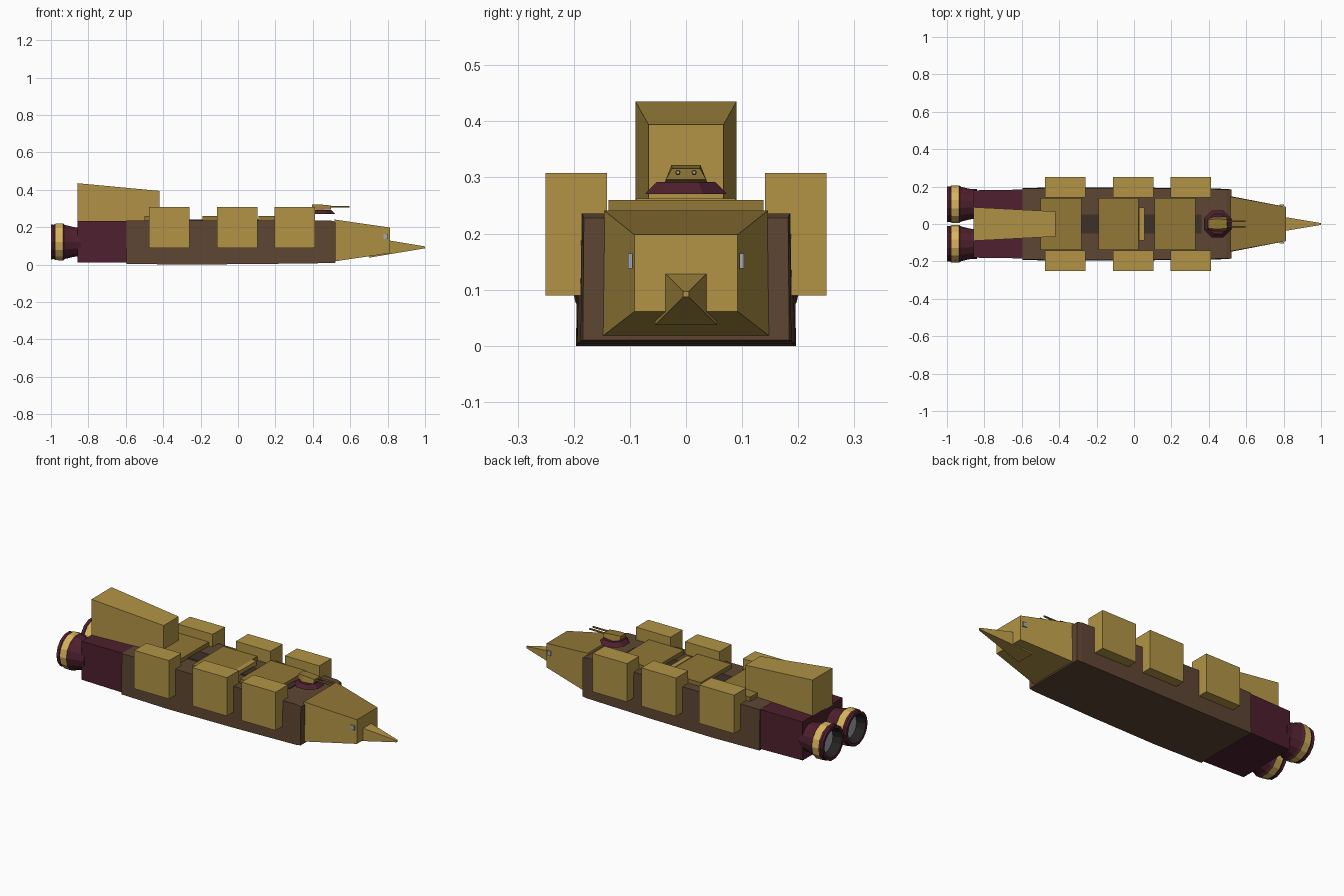
import bpy, bmesh, math

if "Cube" in bpy.data.objects:
    bpy.data.objects.remove(bpy.data.objects["Cube"])


def material(name, rgb):
    lin = [((c / 255 + 0.055) / 1.055) ** 2.4 if c > 10 else c / 3295 for c in rgb]
    m = bpy.data.materials.new(name)
    m.diffuse_color = (*lin, 1)
    m.use_nodes = True
    m.node_tree.nodes["Principled BSDF"].inputs["Base Color"].default_value = m.diffuse_color
    return m


GOLD = material("gold", (178, 148, 70))
DARK_GOLD = material("dark gold", (146, 119, 54))
BRASS = material("pale brass", (214, 180, 92))
BROWN = material("hull brown", (94, 70, 51))
DARK_BROWN = material("dark brown", (62, 49, 40))
MAROON = material("maroon", (78, 32, 46))
BLACK = material("nozzle black", (38, 34, 34))
GREY = material("light grey", (165, 168, 175))


def finish(name, bm, mats):
    bmesh.ops.recalc_face_normals(bm, faces=bm.faces[:])
    me = bpy.data.meshes.new(name)
    bm.to_mesh(me)
    bm.free()
    for m in mats:
        me.materials.append(m)
    ob = bpy.data.objects.new(name, me)
    bpy.context.collection.objects.link(ob)
    return ob


def loft(name, sections, mat, yc=0.0, top_mat=None):
    """Trapezoid sections along x: (x, half width bottom, half width top, z0, z1)."""
    bm = bmesh.new()
    rings = [[bm.verts.new((x, yc + y, z)) for y, z in
              ((-wb, z0), (wb, z0), (wt, z1), (-wt, z1))]
             for x, wb, wt, z0, z1 in sections]
    for a, b in zip(rings, rings[1:]):
        for i in range(4):
            f = bm.faces.new((a[i], a[(i + 1) % 4], b[(i + 1) % 4], b[i]))
            if i == 2 and top_mat:
                f.material_index = 1
    bm.faces.new(rings[0])
    bm.faces.new(rings[-1])
    return finish(name, bm, [mat] + ([top_mat] if top_mat else []))


def box(name, x0, x1, hw, z0, z1, mat, yc=0.0):
    return loft(name, [(x0, hw, hw, z0, z1), (x1, hw, hw, z0, z1)], mat, yc)


def lathe_x(name, profile, bands, mats, yc, zc, n=14):
    """Turn (x, radius) points about an x-directed axis; bands = material per step."""
    bm = bmesh.new()
    rings = [[bm.verts.new((x, yc + r * math.cos(2 * math.pi * i / n),
                            zc + r * math.sin(2 * math.pi * i / n)))
              for i in range(n)] for x, r in profile]
    for a, b, k in zip(rings, rings[1:], bands):
        for i in range(n):
            j = (i + 1) % n
            bm.faces.new((a[i], a[j], b[j], b[i])).material_index = k
    bm.faces.new(rings[0]).material_index = bands[0]
    bm.faces.new(rings[-1]).material_index = len(mats) - 1
    return finish(name, bm, mats)


# Main hull, slightly swollen towards the rear
loft("hull", [(-0.597, .193, .19, .004, .235), (-0.30, .196, .193, 0, .237),
              (0.10, .194, .19, .003, .236), (0.495, .188, .185, .008, .236),
              (0.522, .184, .182, .010, .228)], BROWN)
box("deck_stripe", -0.42, 0.36, .05, .23, .241, DARK_BROWN)
# Rear engine block
loft("engine_block", [(-0.858, .178, .18, .012, .232),
                      (-0.59, .184, .184, .010, .234)], MAROON)
# Nose and ram spike
loft("nose", [(0.515, .149, .146, .017, .241),
              (0.812, .092, .092, .061, .198)], GOLD, top_mat=DARK_GOLD)
loft("ram_spike", [(0.70, .055, .055, .037, .147),
                   (1.0, .005, .005, .087, .097)], GOLD)
# Raised tail housing
loft("tail_housing", [(-0.858, .09, .09, .225, .435),
                      (-0.42, .067, .067, .225, .394)], GOLD)

# Deck plates and small cross bar
for i, (x0, x1) in enumerate(((-0.50, -0.28), (-0.19, 0.025), (0.11, 0.33))):
    box(f"deck_plate_{i}", x0, x1, .138, .225, .26, DARK_GOLD)
box("deck_bar", 0.027, 0.055, .088, .225, .262, GOLD)

# Parts repeated on both sides
for s, side in ((-1, "right"), (1, "left")):
    for i, (x0, x1) in enumerate(((-0.477, -0.258), (-0.112, 0.105), (0.196, 0.412))):
        box(f"{side}_side_box_{i}", x0, x1, .0545, .09, .308, GOLD, s * .1955)
    box(f"{side}_eye_light", .778, .802, .004, .138, .164, GREY, s * .0995)
    lathe_x(f"{side}_nozzle",
            [(-.84, .08), (-.87, .08), (-.925, .093), (-.935, .101), (-.975, .1),
             (-.985, .094), (-1.0, .096), (-1.0, .08), (-.95, .068)],
            [0, 0, 0, 1, 0, 0, 0, 2], [MAROON, BRASS, BLACK, GREY], s * .106, .121)
    # Twin gun barrels
    lathe_x(f"{side}_gun_barrel", [(.48, .005), (.594, .005), (.597, .003)],
            [0, 0], [DARK_GOLD, GREY], s * .0145, .309, 6)

# Turret ring, octagonal
bm = bmesh.new()
bmesh.ops.create_cone(bm, cap_ends=True, segments=8, radius1=.079, radius2=.057, depth=.021)
for v in bm.verts:
    a, r = math.atan2(v.co.y, v.co.x) + math.pi / 8, math.hypot(v.co.x, v.co.y)
    v.co = (.447 + r * math.cos(a), r * math.sin(a), v.co.z + .281)
finish("turret_ring", bm, [MAROON])
# Gun housing
loft("gun_housing", [(.395, .028, .022, .300, .322), (.43, .038, .026, .291, .322),
                     (.498, .036, .025, .296, .316)], DARK_GOLD)
